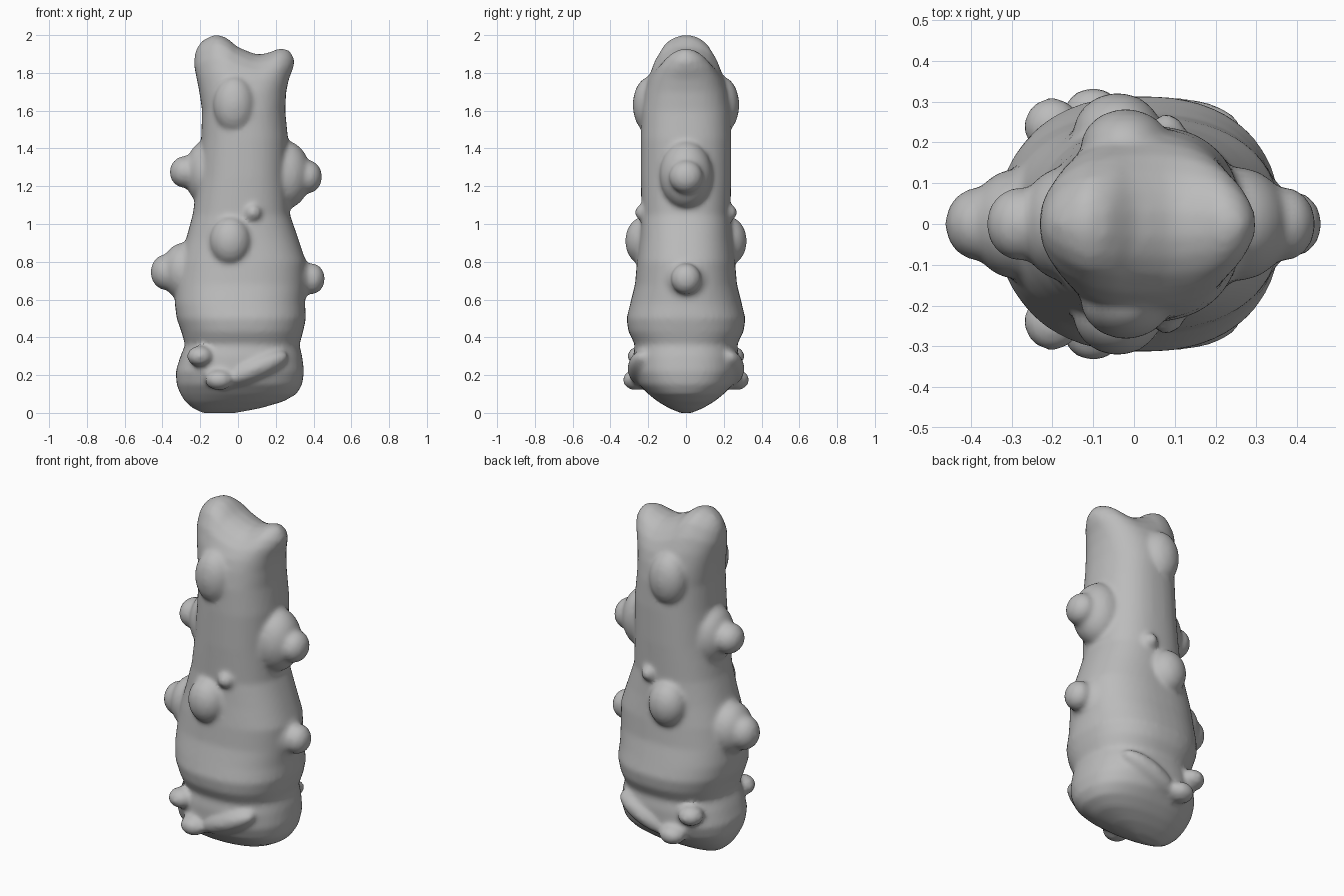
import bpy, bmesh, math
from mathutils import Matrix, Vector

if "Cube" in bpy.data.objects:
    bpy.data.objects.remove(bpy.data.objects["Cube"], do_unlink=True)

stone = bpy.data.materials.new("grey stone")
stone.use_nodes = True
GREY = (0.5, 0.5, 0.5, 1)
stone.diffuse_color = GREY
stone.node_tree.nodes["Principled BSDF"].inputs["Base Color"].default_value = GREY

SIDES = 48
# Column sections: height, left edge, right edge, half depth
SECTIONS = [
    (0.0, -.19, -.01, .03), (.025, -.24, .12, .09), (.06, -.28, .24, .15),
    (.10, -.305, .31, .20), (.15, -.325, .34, .25), (.22, -.33, .35, .28),
    (.30, -.305, .34, .28), (.36, -.28, .325, .27), (.43, -.30, .345, .305),
    (.50, -.325, .36, .315), (.58, -.335, .355, .295), (.68, -.33, .36, .27),
    (.80, -.31, .36, .26), (.92, -.275, .32, .245), (1.05, -.24, .275, .235),
    (1.25, -.21, .265, .24), (1.45, -.195, .265, .24), (1.6, -.19, .25, .235),
    (1.7, -.205, .255, .22), (1.78, -.22, .27, .20), (1.85, -.232, .29, .17),
    (1.91, -.23, .30, .125), (1.94, -.22, .29, .08), (1.955, -.19, .27, .03),
]
# Saddle along the top ridge: x, lift
SADDLE = [(-.24, -.03), (-.19, .015), (-.12, .05), (-.06, .03), (0, -.02),
          (.1, -.06), (.16, -.05), (.22, -.025), (.26, -.03), (.31, -.06)]


def lift(x):
    for (xa, a), (xb, b) in zip(SADDLE, SADDLE[1:]):
        if xa <= x <= xb:
            return a + (b - a) * (x - xa) / (xb - xa)
    return SADDLE[0][1] if x < 0 else SADDLE[-1][1]


def rounded(v, power=0.85):
    return math.copysign(abs(v) ** power, v)


bm = bmesh.new()

# Column lofted through the sections
rings = []
for z, left, right, depth in SECTIONS:
    ring = []
    blend = min(max((z - 1.72) / 0.2, 0), 1)
    for i in range(SIDES):
        a = 2 * math.pi * i / SIDES
        x = (left + right) / 2 + (right - left) / 2 * rounded(math.cos(a))
        y = depth * rounded(math.sin(a))
        ring.append(bm.verts.new((x, y, z + blend * lift(x))))
    rings.append(ring)
for low, high in zip(rings, rings[1:]):
    for i in range(SIDES):
        j = (i + 1) % SIDES
        bm.faces.new((low[i], low[j], high[j], high[i]))
bm.faces.new(rings[0][::-1])
for i in range(SIDES // 2):
    quad = [rings[-1][k % SIDES] for k in (i, i + 1, SIDES - i - 1, SIDES - i)]
    bm.faces.new(list(dict.fromkeys(quad)))


def lump(centre, radii, tilt=0):
    matrix = (Matrix.Translation(Vector(centre)) @ Matrix.Rotation(tilt, 4, 'Y')
              @ Matrix.Diagonal((*radii, 1)))
    bmesh.ops.create_uvsphere(bm, u_segments=28, v_segments=18, radius=1, matrix=matrix)


# Side bosses, each with a round nub
lump((.25, 0, 1.26), (.135, .14, .18))
lump((.37, 0, 1.25), (.075, .09, .088))
lump((.27, 0, .71), (.12, .14, .15))
lump((.39, 0, .71), (.07, .08, .082))
lump((-.17, 0, 1.27), (.11, .14, .17))
lump((-.28, 0, 1.275), (.082, .09, .085))
lump((-.29, 0, .75), (.115, .135, .15))
lump((-.38, 0, .745), (.083, .09, .095))

# Front and back lumps
for s in (-1, 1):
    lump((-.02, s * .19, 1.63), (.11, .092, .15))        # upper knob
    lump((-.04, s * .22, .91), (.11, .102, .13))         # middle knob
    lump((.08, s * .225, 1.06), (.045, .045, .045))      # small bud
    lump((-.2, s * .24, .30), (.07, .07, .055))          # low bud
    lump((-.10, s * .265, .175), (.075, .07, .055))      # chin
    lump((.09, s * .225, .235), (.19, .085, .065), -0.4)  # slanted lip

bmesh.ops.recalc_face_normals(bm, faces=bm.faces)
mesh = bpy.data.meshes.new("knobbly_column")
bm.to_mesh(mesh)
bm.free()
column = bpy.data.objects.new("knobbly_column", mesh)
bpy.context.collection.objects.link(column)
mesh.materials.append(stone)

# Fuse the lumps into one soft skin
remesh = column.modifiers.new("fuse", 'REMESH')
remesh.mode = 'VOXEL'
remesh.voxel_size = 0.014
remesh.use_smooth_shade = True
soften = column.modifiers.new("soften", 'SMOOTH')
soften.factor = 0.5
soften.iterations = 6
